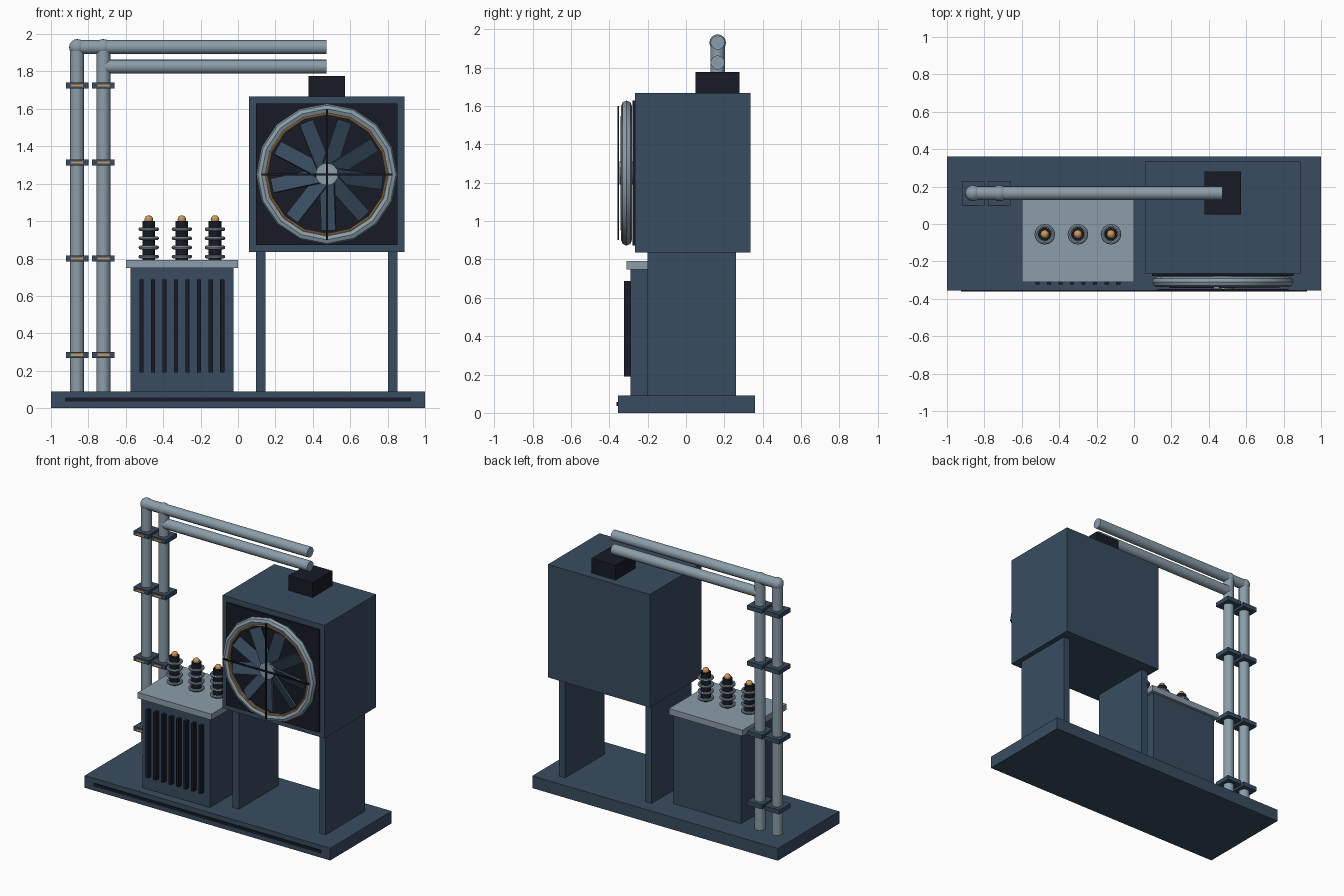
import bpy, math
from mathutils import Matrix, Vector

if "Cube" in bpy.data.objects:
    bpy.data.objects.remove(bpy.data.objects["Cube"])


def mat(name, r, g, b):
    m = bpy.data.materials.new(name)
    m.diffuse_color = (r, g, b, 1)
    m.use_nodes = True
    m.node_tree.nodes["Principled BSDF"].inputs["Base Color"].default_value = m.diffuse_color
    return m


NAVY = mat("navy_steel", 0.040, 0.073, 0.118)
GREY = mat("grey_metal", 0.26, 0.34, 0.40)
BLACK = mat("black", 0.009, 0.011, 0.019)
COPPER = mat("copper", 0.60, 0.31, 0.10)


def finish(name, m, smooth=False):
    o = bpy.context.object
    o.name = name
    o.data.materials.append(m)
    if smooth:
        bpy.ops.object.shade_smooth_by_angle(angle=math.radians(40))
    return o


def box(name, x, y, z, m):
    """Box from (min, max) pairs."""
    bpy.ops.mesh.primitive_cube_add(size=1)
    o = finish(name, m)
    o.data.transform(Matrix.Translation([(a + b) / 2 for a, b in (x, y, z)])
                     @ Matrix.Diagonal([b - a for a, b in (x, y, z)] + [1]))
    return o


def rod(name, p, q, r, m, n=16):
    """Cylinder between two points."""
    p, q = Vector(p), Vector(q)
    bpy.ops.mesh.primitive_cylinder_add(vertices=n, radius=r, depth=(q - p).length,
                                        location=(p + q) / 2)
    o = finish(name, m, True)
    o.rotation_euler = (q - p).to_track_quat('Z', 'Y').to_euler()
    return o


def ball(name, p, r, m):
    bpy.ops.mesh.primitive_uv_sphere_add(segments=16, ring_count=8, radius=r, location=p)
    return finish(name, m, True)


def ring(name, p, R, r, m, rot=(0, 0, 0), n=16):
    bpy.ops.mesh.primitive_torus_add(major_radius=R, minor_radius=r, major_segments=n,
                                     minor_segments=8, location=p, rotation=rot)
    return finish(name, m, True)


# Base skid with front strip
box("base", (-1, 1), (-0.355, 0.36), (0, 0.09), NAVY)
box("base_strip", (-0.925, 0.925), (-0.362, -0.35), (0.035, 0.056), BLACK)

# Transformer tank, lid and cooling fins
box("tank", (-0.575, -0.025), (-0.29, 0.18), (0.09, 0.75), NAVY)
box("tank_lid", (-0.6, 0), (-0.31, 0.2), (0.748, 0.792), GREY)
for i in range(8):
    x = -0.515 + i * 0.0615
    box(f"cooling_fin_{i}", (x - 0.011, x + 0.011), (-0.323, -0.285), (0.19, 0.688), BLACK)

# Insulator bushings
for i, x in enumerate((-0.477, -0.3, -0.123)):
    rod(f"bushing_core_{i}", (x, -0.055, 0.79), (x, -0.055, 1.0), 0.034, BLACK)
    for j in range(4):
        ring(f"bushing_ring_{i}_{j}", (x, -0.055, 0.81 + j * 0.049), 0.045, 0.01, GREY)
    ball(f"bushing_terminal_{i}", (x, -0.055, 1.008), 0.023, COPPER)

# Fan housing on two slab legs
box("leg_left", (0.097, 0.148), (-0.2, 0.26), (0.09, 0.84), NAVY)
box("leg_right", (0.802, 0.853), (-0.2, 0.26), (0.09, 0.84), NAVY)
box("fan_housing", (0.06, 0.89), (-0.265, 0.335), (0.835, 1.667), NAVY)
box("fan_panel", (0.097, 0.853), (-0.278, -0.26), (0.872, 1.628), BLACK)
box("top_junction_box", (0.377, 0.573), (0.05, 0.28), (1.665, 1.776), BLACK)

# Fan shroud, blades, hub and guard
CX, CZ = 0.475, 1.25
FACE = (math.pi / 2, 0, 0)
ring("fan_shroud", (CX, -0.31, CZ), 0.35, 0.028, GREY, FACE)
ring("fan_trim", (CX, -0.325, CZ), 0.323, 0.007, COPPER, FACE)
for i in range(9):
    b = box(f"fan_blade_{i}", (0.045, 0.3), (-0.006, 0.006), (-0.042, 0.042), NAVY)
    b.matrix_world = (Matrix.Translation((CX, -0.318, CZ))
                      @ Matrix.Rotation(-math.radians(72 + 40 * i), 4, 'Y')
                      @ Matrix.Rotation(math.radians(25), 4, 'X'))
rod("fan_hub", (CX, -0.27, CZ), (CX, -0.347, CZ), 0.06, GREY)
box("guard_bar_horizontal", (CX - 0.35, CX + 0.35), (-0.358, -0.348), (CZ - 0.005, CZ + 0.005), BLACK)
box("guard_bar_vertical", (CX - 0.005, CX + 0.005), (-0.358, -0.348), (CZ - 0.35, CZ + 0.35), BLACK)

# Twin pipes with elbows, overhead runs and clamps
PY = 0.165
for i, (x, run_z) in enumerate(((-0.86, 1.93), (-0.72, 1.826))):
    rod(f"riser_pipe_{i}", (x, PY, 0.09), (x, PY, 1.93), 0.037, GREY)
    ball(f"pipe_elbow_{i}", (x, PY, 1.93), 0.043, GREY)
    rod(f"overhead_pipe_{i}", (x, PY, run_z), (0.473, PY, run_z), 0.037, GREY)
    for j, z in enumerate((0.285, 0.8, 1.313, 1.725)):
        box(f"pipe_clamp_{i}_{j}", (x - 0.06, x + 0.06), (PY - 0.065, PY + 0.065),
            (z - 0.016, z + 0.016), NAVY)
        box(f"clamp_tag_{i}_{j}", (x - 0.032, x + 0.032), (PY - 0.07, PY - 0.06),
            (z - 0.006, z + 0.006), COPPER)
